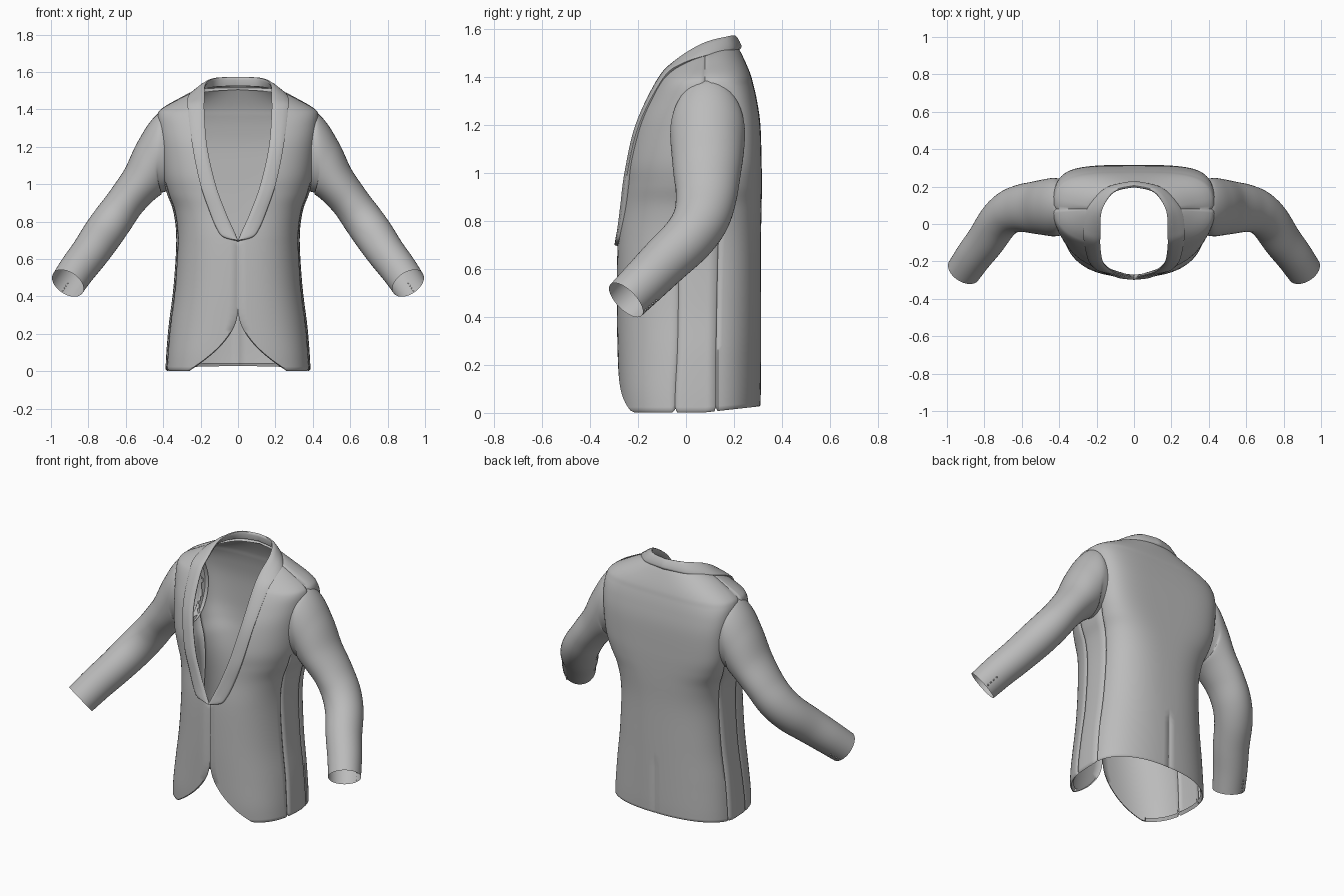
import bpy
import bmesh
import math
from mathutils import Vector

if "Cube" in bpy.data.objects:
    bpy.data.objects.remove(bpy.data.objects["Cube"], do_unlink=True)

cloth = bpy.data.materials.new("grey_cloth")
cloth.use_nodes = True
GREY = (0.5, 0.5, 0.5, 1)
cloth.diffuse_color = GREY
cloth.node_tree.nodes["Principled BSDF"].inputs["Base Color"].default_value = GREY

MID_Y = 0.08  # depth of the side line of the torso


def spline(points, steps):
    """Smooth curve through tuples of any length."""
    out = []
    last = len(points) - 1
    for i in range(last):
        quad = [points[max(0, min(last, i + k))] for k in (-1, 0, 1, 2)]
        for s in range(steps):
            t = s / steps
            out.append(tuple(
                b + 0.5 * t * (c - a + t * (2 * a - 5 * b + 4 * c - d + t * (3 * (b - c) + d - a)))
                for a, b, c, d in zip(*quad)))
    out.append(tuple(points[-1]))
    return out


def finish(name, bm):
    """Turn a half into a mirrored, smooth object."""
    mesh = bpy.data.meshes.new(name)
    bm.to_mesh(mesh)
    bm.free()
    mesh.materials.append(cloth)
    obj = bpy.data.objects.new(name, mesh)
    bpy.context.collection.objects.link(obj)
    bpy.ops.object.select_all(action="DESELECT")
    obj.select_set(True)
    bpy.context.view_layer.objects.active = obj
    bpy.ops.object.shade_smooth_by_angle(angle=math.radians(60))
    obj.modifiers.new("Mirror", "MIRROR")


def grid(name, rows, wrap=False, skip=lambda c: False):
    """Skin rows of points with quads."""
    bm = bmesh.new()
    verts = [[bm.verts.new(p) for p in row] for row in rows]
    n = len(rows[0])
    for low, high in zip(verts, verts[1:]):
        for j in range(n if wrap else n - 1):
            k = (j + 1) % n
            quad = (low[j], low[k], high[k], high[j])
            if not skip(sum((v.co for v in quad), Vector()) / 4):
                bm.faces.new(quad)
    finish(name, bm)


def span(a, b, n):
    return [a + (b - a) * i / n for i in range(n)]


# Torso: height, half width, front depth, back depth, front and back squareness
TORSO = [
    (0, .388, -.272, .31, 2.9, 2.3), (.1, .383, -.28, .312, 2.8, 2.3),
    (.25, .37, -.285, .313, 2.6, 2.3), (.45, .345, -.288, .313, 2.5, 2.4),
    (.7, .33, -.285, .312, 2.5, 2.6), (.85, .345, -.27, .315, 2.5, 3),
    (.95, .38, -.262, .316, 2.5, 3.6), (1.05, .405, -.255, .315, 2.5, 4.2),
    (1.2, .42, -.22, .31, 2.5, 4.5), (1.3, .43, -.175, .296, 2.5, 4.2),
    (1.37, .43, -.135, .28, 2.5, 3.5), (1.405, .405, -.115, .267, 2.3, 3),
    (1.45, .325, -.08, .242, 2.1, 2.4), (1.485, .255, -.02, .218, 2, 2),
    (1.495, .21, .01, .2, 2, 2)]


def opening(z):
    """Half width of the gap between the two fronts."""
    if z < .33:
        return .27 * (1 - z / .33) ** 2
    if z > .7:
        return .23 * min(1, (z - .7) / .6) ** .55
    return 0


def torso_row(z, half, front, back, front_power, back_power, tuck=0):
    edge = math.asin(min(1, (opening(z) / half) ** (front_power / 2)))
    d = math.radians(1.5)
    seam_a, side, seam_b = (math.radians(a) for a in (76.5, 90, 99))
    start = min(edge, seam_a - 3 * d)
    angles = [start] + span(start + d / 3, seam_a - d, 18) + [seam_a - d, seam_a]
    angles += span(seam_a + d, side - d, 4) + [side - d, side, side + d]
    angles += [seam_b - d, seam_b] + span(seam_b + d, math.pi - d / 3, 20)
    angles += [math.pi - d / 3, math.pi]
    row = []
    lift = max(0, (z - 1.37) / .115) * .035
    for a in angles:
        c, s = math.cos(a), max(0, math.sin(a))
        power = front_power if c > 0 else back_power
        depth = MID_Y - front if c > 0 else back - MID_Y
        x = half * s ** (2 / power)
        y = -math.copysign(depth * abs(c) ** (2 / power), c)
        # Creases along the panel seams, shoulder seam, front edge and vent
        seam = a in (seam_a, seam_b)
        crease = ((seam and z < 1) or (a == side and z > 1.36)
                  or (a == start and z < .72) or (a == math.pi and z < .36))
        shrink = 1 - tuck - (.025 if crease else 0)
        height = z + lift * max(0, y / depth)
        # The hem rises to the back and rounds off at each seam
        height += max(0, .1 - z) * (.25 * max(0, y / depth) + (.15 if seam else 0))
        row.append((0 if a == math.pi else x * shrink, MID_Y + y * shrink, height))
    return row


def in_armhole(c):
    return c.x > .28 and ((c.y - .09) / .135) ** 2 + ((c.z - 1.165) / .19) ** 2 < 1


hem = torso_row(*TORSO[0], tuck=.05)
hem = [(x, y, z + .02) for x, y, z in hem]
lip = [(x, y, z + .002) for x, y, z in torso_row(*TORSO[0], tuck=.02)]
body_rows = [hem, lip]
for values in spline(TORSO, 6):
    if values[0] > 0:
        body_rows.append(torso_row(*values))
grid("jacket_body", body_rows, skip=in_armhole)

# Shawl lapel and collar: folded strip between an inner and an outer line
INNER = [(0, -.286, .7), (.012, -.283, .73), (.035, -.276, .78), (.07, -.268, .86),
         (.12, -.25, 1), (.165, -.205, 1.2), (.18, -.115, 1.39), (.178, -.04, 1.47),
         (.172, .07, 1.54), (.11, .17, 1.568), (0, .2, 1.57)]
OUTER = [(0, -.286, .695), (.075, -.279, .715), (.11, -.268, .755), (.15, -.252, .85),
         (.2, -.235, 1), (.24, -.188, 1.2), (.262, -.09, 1.39), (.265, -.015, 1.45),
         (.24, .09, 1.485), (.145, .19, 1.505), (0, .225, 1.515)]
FOLD = [(.6, -.016), (.1, -.009), (0, 0), (.06, .007), (.3, .012), (.6, .013),
        (.88, .013), (.97, .01), (1, .003), (1, -.014)]
lapel_rows = []
for a, b in zip(spline(INNER, 6), spline(OUTER, 6)):
    a, b = Vector(a), Vector(b)
    row = []
    for along, rise in FOLD:
        p = a.lerp(b, along)
        outward = (p - Vector((0, .1, p.z - .12))).normalized()
        row.append(p + outward * rise)
    lapel_rows.append(row)
grid("lapel_and_collar", lapel_rows)

# Sleeve: centre, upper radius, depth radius, how far the ring turns to face sideways
SLEEVE = [
    (.37, .09, 1.165, .2, .148, 1), (.425, .09, 1.165, .215, .156, 1),
    (.465, .09, 1.1, .163, .152, .65), (.52, .088, 1.01, .118, .142, .3),
    (.598, .085, .908, .103, .128, 0), (.665, .065, .815, .106, .118, 0),
    (.725, .012, .73, .107, .11, 0), (.79, -.085, .635, .102, .104, 0),
    (.855, -.17, .55, .098, .098, 0), (.91, -.25, .47, .094, .092, 0)]
SIDES = 40
stations = spline(SLEEVE, 6)
sleeve_rows = []
button_spots = []
for i, (x, y, z, up_radius, back_radius, turn) in enumerate(stations):
    before = Vector(stations[max(0, i - 1)][:3])
    after = Vector(stations[min(len(stations) - 1, i + 1)][:3])
    axis = (after - before).normalized().lerp(Vector((1, 0, 0)), turn).normalized()
    back = Vector((0, 1, 0))
    back = (back - axis * back.dot(axis)).normalized()
    up = axis.cross(back)
    centre = Vector((x, y, z))
    ring = []
    for k in range(SIDES):
        a = math.tau * k / SIDES
        ring.append(centre + up * up_radius * math.cos(a) - back * back_radius * math.sin(a))
    sleeve_rows.append(ring)
    button_spots.append(centre + back * (back_radius + .003))
grid("sleeve", sleeve_rows, wrap=True)

# Small cuff buttons along the back of the forearm
bm = bmesh.new()
for k in range(4):
    spot = button_spots[-2].lerp(button_spots[-5], k / 3)
    ball = bmesh.ops.create_icosphere(bm, subdivisions=2, radius=.005)
    bmesh.ops.translate(bm, verts=ball["verts"], vec=spot)
finish("cuff_buttons", bm)
